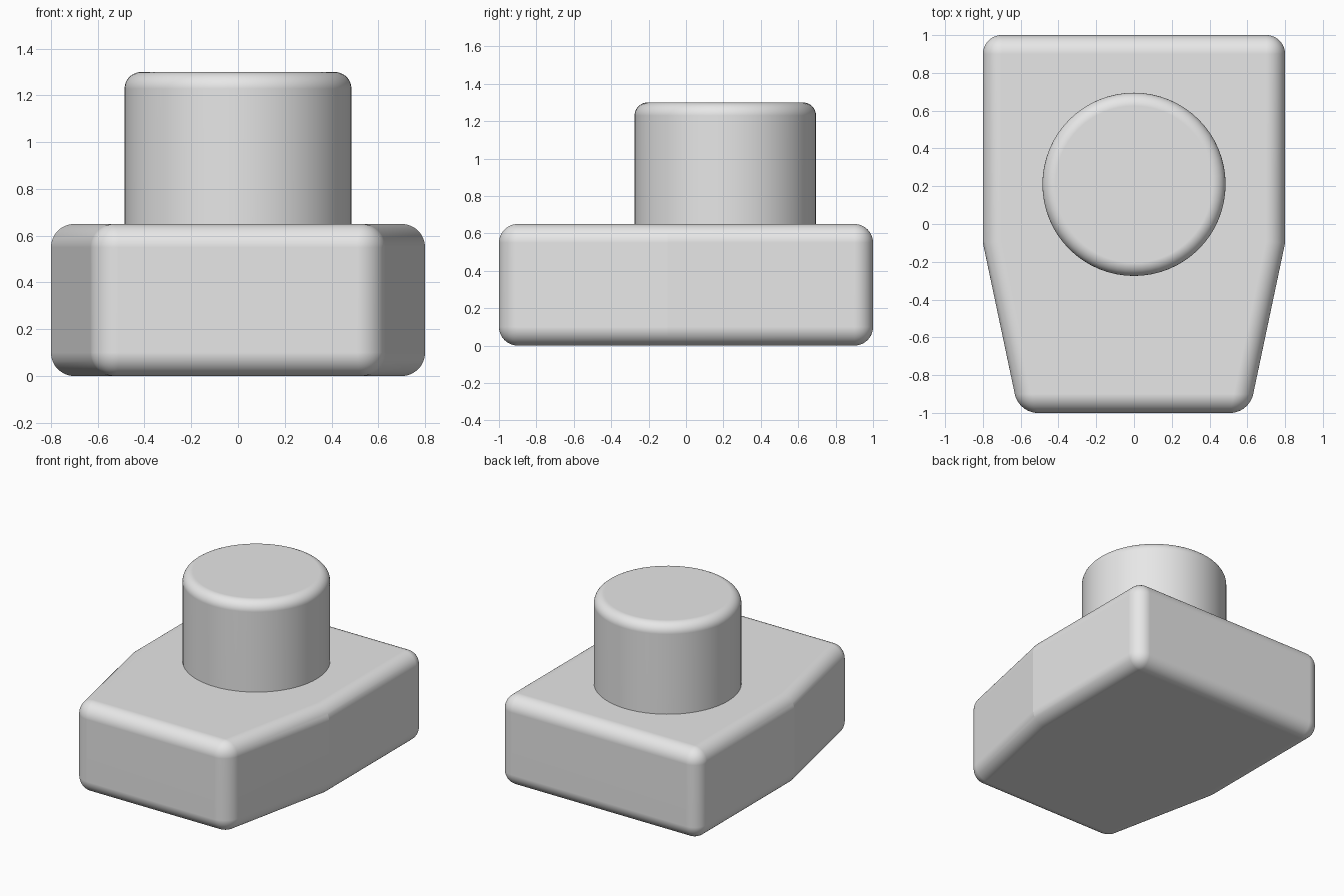
import bpy, bmesh, math
from mathutils import Vector

cube = bpy.data.objects.get("Cube")
if cube:
    bpy.data.objects.remove(cube, do_unlink=True)

grey = bpy.data.materials.new("plain_grey")
grey.use_nodes = True
grey.diffuse_color = (0.8, 0.8, 0.8, 1)
grey.node_tree.nodes["Principled BSDF"].inputs["Base Color"].default_value = grey.diffuse_color


def rounded_prism(name, outline, z0, z1, radius, pick):
    """Extrude an outline upward and round the edges chosen by pick."""
    bm = bmesh.new()
    face = bm.faces.new([bm.verts.new((x, y, z0)) for x, y in outline])
    top = bmesh.ops.extrude_face_region(bm, geom=[face], use_keep_orig=True)
    verts = [v for v in top["geom"] if isinstance(v, bmesh.types.BMVert)]
    bmesh.ops.translate(bm, verts=verts, vec=Vector((0, 0, z1 - z0)))
    bmesh.ops.recalc_face_normals(bm, faces=bm.faces[:])
    bmesh.ops.bevel(bm, geom=[e for e in bm.edges if pick(e)], offset=radius,
                    offset_type='OFFSET', segments=12, profile=0.5,
                    affect='EDGES', clamp_overlap=True)
    mesh = bpy.data.meshes.new(name)
    bm.to_mesh(mesh)
    bm.free()
    mesh.materials.append(grey)
    obj = bpy.data.objects.new(name, mesh)
    bpy.context.collection.objects.link(obj)
    # Smooth rounding, with flat faces kept flat
    bpy.ops.object.select_all(action='DESELECT')
    obj.select_set(True)
    bpy.context.view_layer.objects.active = obj
    bpy.ops.object.shade_smooth_by_angle(angle=math.radians(10))
    weighted = obj.modifiers.new("flat_normals", 'WEIGHTED_NORMAL')
    weighted.keep_sharp = True
    return obj


# Base block, tapering toward the front
half = [(0.61, -1), (0.8, -0.1), (0.8, 1)]
outline = half + [(-x, y) for x, y in reversed(half)]
rounded_prism("base_block", outline, 0, 0.65, 0.1,
              lambda e: e.calc_face_angle(0) > math.radians(30))

# Round post, with only its top rim rounded
sides = 64
circle = [(0.485 * math.cos(math.tau * i / sides),
           0.21 + 0.485 * math.sin(math.tau * i / sides)) for i in range(sides)]
rounded_prism("round_post", circle, 0.6, 1.3, 0.07,
              lambda e: all(v.co.z > 1.29 for v in e.verts))
